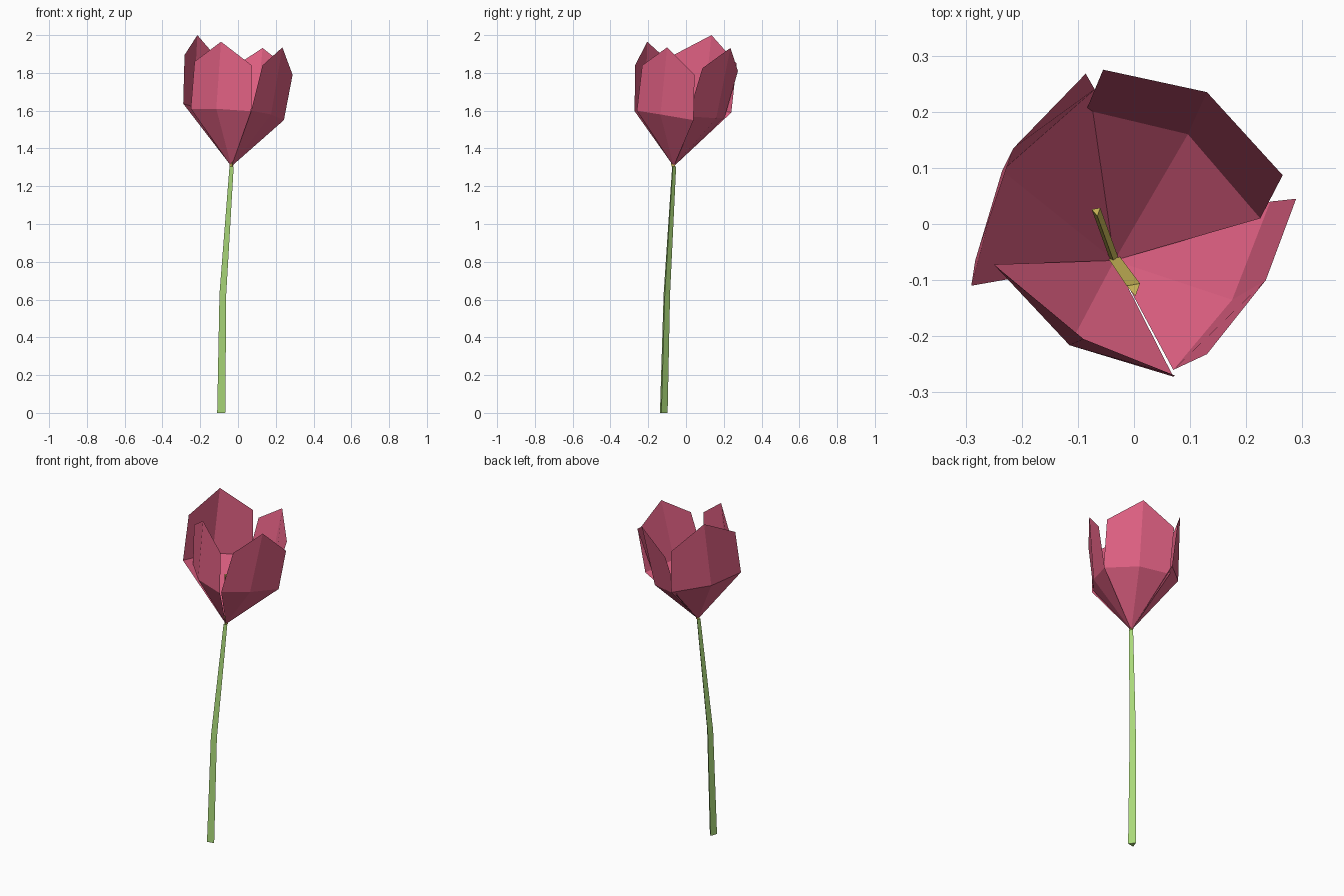
import bpy, math
from mathutils import Vector

if "Cube" in bpy.data.objects:
    bpy.data.objects.remove(bpy.data.objects["Cube"])


def material(name, rgb):
    m = bpy.data.materials.new(name)
    m.diffuse_color = (*rgb, 1)
    m.use_nodes = True
    m.node_tree.nodes["Principled BSDF"].inputs["Base Color"].default_value = m.diffuse_color
    return m


PINK = material("petal pink", (0.74, 0.117, 0.225))
GREEN = material("stem green", (0.40, 0.69, 0.19))
YELLOW = material("stamen yellow", (0.66, 0.53, 0.11))


def add_object(name, verts, faces, mat):
    mesh = bpy.data.meshes.new(name)
    mesh.from_pydata(verts, [], faces)
    mesh.materials.append(mat)
    ob = bpy.data.objects.new(name, mesh)
    bpy.context.collection.objects.link(ob)
    return ob


def tri_tube(name, path, radii, turn, mat):
    """Three-sided tube with horizontal sections along a path."""
    verts, faces = [], []
    for p, r in zip(path, radii):
        for k in range(3):
            a = math.radians(turn + 120 * k)
            verts.append(Vector(p) + Vector((r * math.cos(a), r * math.sin(a), 0)))
    for i in range(len(path) - 1):
        for k in range(3):
            a, b = 3 * i + k, 3 * i + (k + 1) % 3
            faces.append((a, b, b + 3, a + 3))
    n = 3 * len(path)
    faces += [(2, 1, 0), (n - 3, n - 2, n - 1)]
    add_object(name, verts, faces, mat)


BASE = (-0.035, -0.065, 1.305)

# Stem: tapering and slightly bent
tri_tube("stem", [(-0.091, -0.122, 0), (-0.082, -0.105, 0.63), BASE],
         [0.025, 0.021, 0.013], 100, GREEN)

# Stamens inside the cup
tri_tube("stamen_front", [BASE, (0.0, -0.115, 1.63)], [0.012, 0.014], 40, YELLOW)
tri_tube("stamen_back", [BASE, (-0.067, 0.023, 1.60)], [0.009, 0.009], 40, YELLOW)

# Petals: a middle row (side, ridge, side) and an upper row (side, tip, side)
PETALS = {
    "petal_front": [(-0.25, -0.072, 1.61), (-0.115, -0.216, 1.61), (0.07, -0.272, 1.597),
                    (-0.23, -0.09, 1.86), (-0.09, -0.205, 1.965), (0.073, -0.27, 1.84)],
    "petal_right": [(0.07, -0.26, 1.60), (0.175, -0.135, 1.58), (0.243, 0.04, 1.55),
                    (0.13, -0.232, 1.84), (0.235, -0.10, 1.935), (0.289, 0.045, 1.79)],
    "petal_back": [(0.225, 0.01, 1.57), (0.096, 0.16, 1.56), (-0.085, 0.203, 1.56),
                   (0.265, 0.087, 1.825), (0.13, 0.235, 1.932), (-0.055, 0.275, 1.81)],
    "petal_left": [(-0.07, 0.24, 1.59), (-0.235, 0.095, 1.62), (-0.29, -0.11, 1.637),
                   (-0.086, 0.268, 1.85), (-0.215, 0.135, 2.0), (-0.283, -0.065, 1.895)],
}
for name, rows in PETALS.items():
    add_object(name, [BASE] + rows,
               [(0, 2, 1), (0, 3, 2), (1, 2, 5, 4), (2, 3, 6, 5)], PINK)
